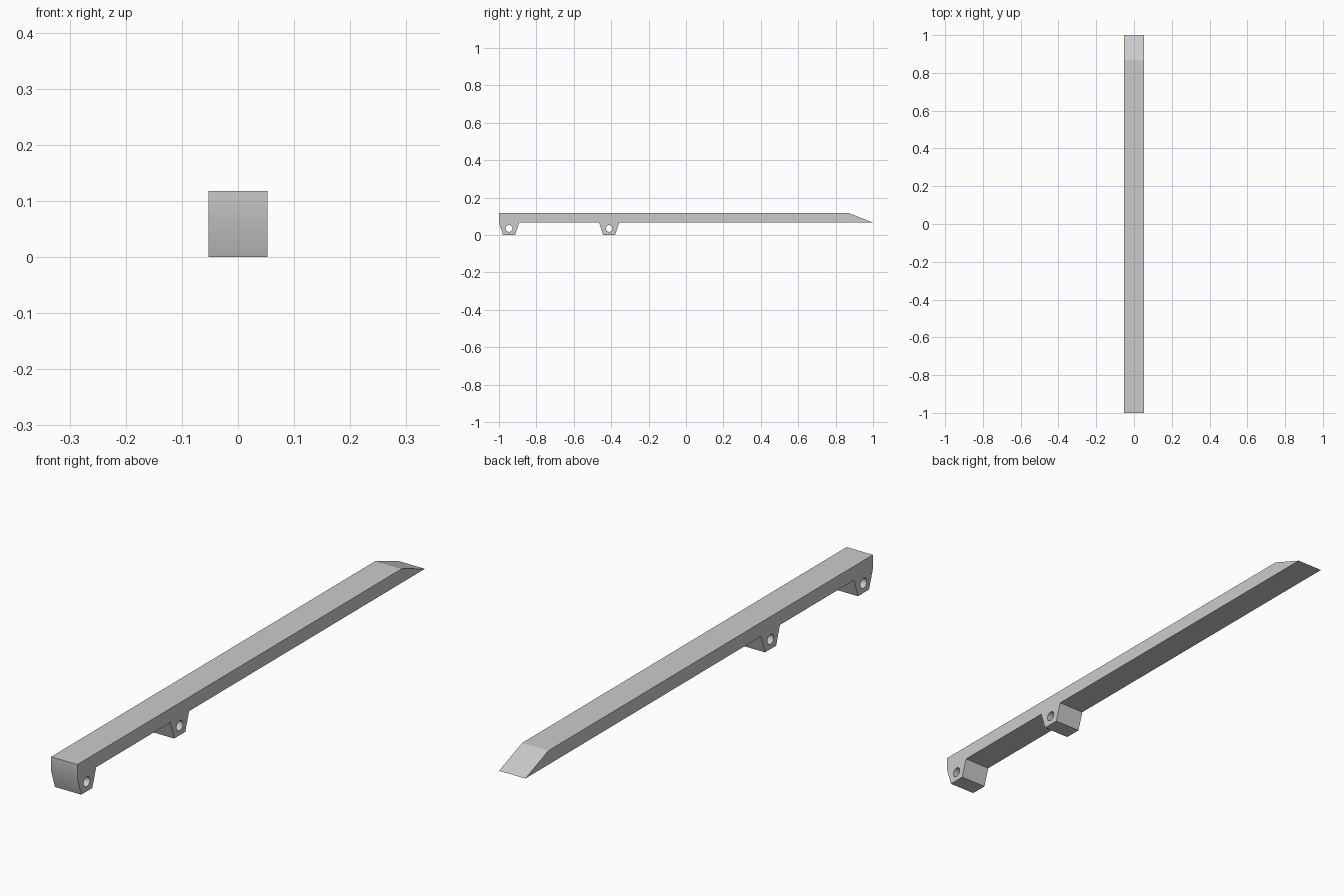
import bpy
import math
from mathutils import Matrix

cube = bpy.data.objects.get("Cube")
if cube:
    bpy.data.objects.remove(cube, do_unlink=True)

HALF_WIDTH = 0.053
TOP, UNDERSIDE = 0.118, 0.067
LUG_CENTRES = (-0.946, -0.411)
LUG_TOP, LUG_BOTTOM = 0.054, 0.032   # half lengths
HOLE_RADIUS, HOLE_HEIGHT, HOLE_SIDES = 0.018, 0.035, 24

grey = bpy.data.materials.new("plain grey")
grey.use_nodes = True
colour = (0.6, 0.6, 0.6, 1)
grey.diffuse_color = colour
grey.node_tree.nodes["Principled BSDF"].inputs["Base Color"].default_value = colour

# Side outline: bevelled bar with two tapered lugs below
outline = [(1, UNDERSIDE), (0.868, TOP), (-1, TOP)]
for c in LUG_CENTRES:
    outline += [(c - LUG_TOP, UNDERSIDE), (c - LUG_BOTTOM, 0),
                (c + LUG_BOTTOM, 0), (c + LUG_TOP, UNDERSIDE)]

# Round pin hole through each lug
holes = []
for c in LUG_CENTRES:
    angles = [2 * math.pi * i / HOLE_SIDES for i in range(HOLE_SIDES)]
    holes.append([(c + HOLE_RADIUS * math.cos(a),
                   HOLE_HEIGHT + HOLE_RADIUS * math.sin(a)) for a in angles])

# Fill the outline and extrude it across the width
curve = bpy.data.curves.new("rail_profile", "CURVE")
curve.dimensions = "2D"
curve.fill_mode = "BOTH"
curve.extrude = HALF_WIDTH
for loop in [outline] + holes:
    spline = curve.splines.new("POLY")
    spline.points.add(len(loop) - 1)
    for point, (y, z) in zip(spline.points, loop):
        point.co = (y, z, 0, 1)
    spline.use_cyclic_u = True
curve.materials.append(grey)

rail = bpy.data.objects.new("mounting_rail", curve)
bpy.context.collection.objects.link(rail)
bpy.ops.object.select_all(action="DESELECT")
rail.select_set(True)
bpy.context.view_layer.objects.active = rail
bpy.ops.object.convert(target="MESH")

# Stand the profile upright along y and clean up the mesh
rail = bpy.context.object
rail.name = "mounting_rail"
rail.data.transform(Matrix(((0, 0, 1, 0), (1, 0, 0, 0), (0, 1, 0, 0), (0, 0, 0, 1))))
bpy.ops.object.mode_set(mode="EDIT")
bpy.ops.mesh.select_all(action="SELECT")
bpy.ops.mesh.remove_doubles(threshold=0.0001)
bpy.ops.mesh.normals_make_consistent(inside=False)
bpy.ops.object.mode_set(mode="OBJECT")
bpy.ops.object.shade_smooth_by_angle(angle=math.radians(20))
